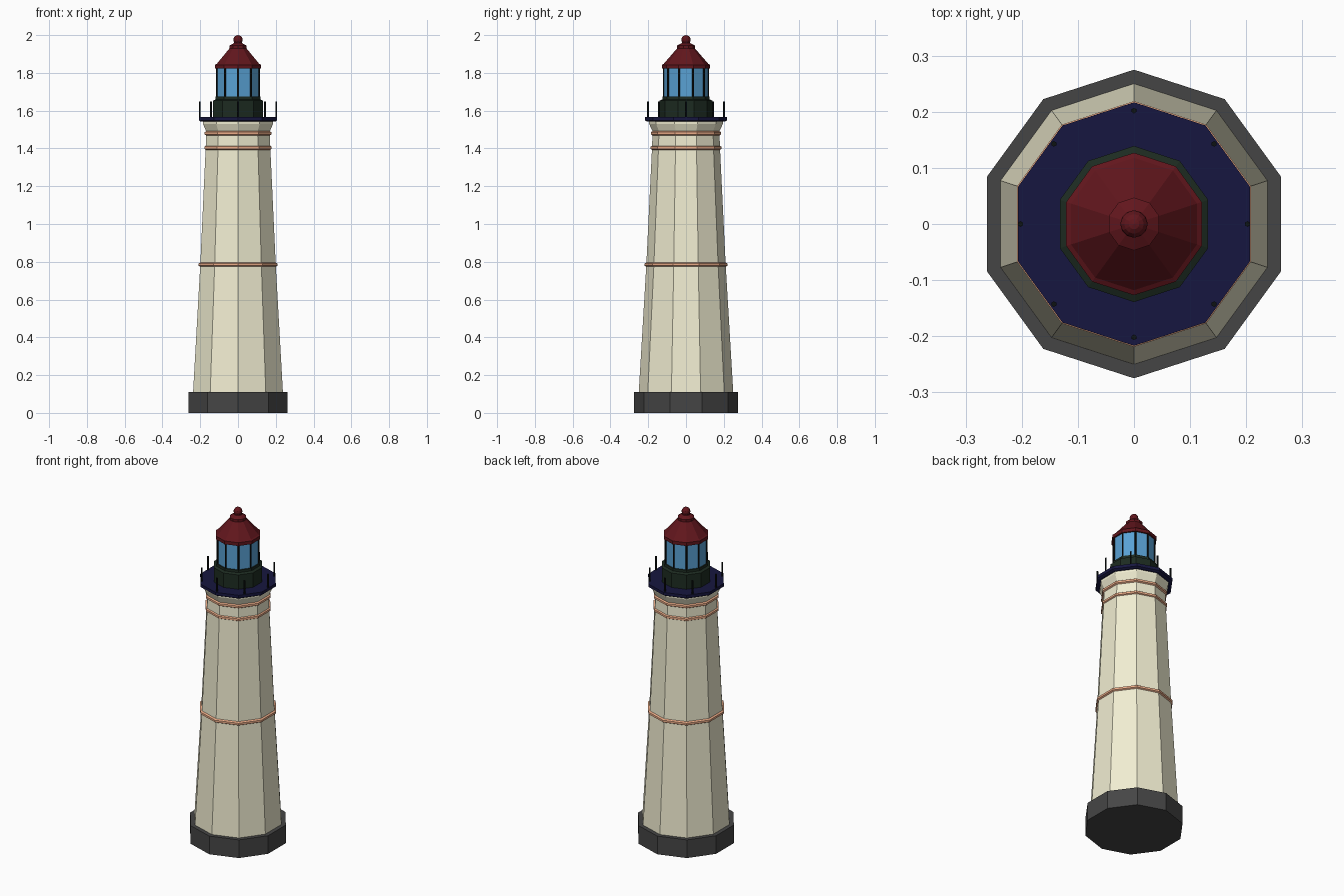
import bpy, bmesh, math

if "Cube" in bpy.data.objects:
    bpy.data.objects.remove(bpy.data.objects["Cube"])

SIDES = 10


def material(name, rgb):
    m = bpy.data.materials.new(name)
    m.diffuse_color = (*rgb, 1)
    m.use_nodes = True
    m.node_tree.nodes["Principled BSDF"].inputs["Base Color"].default_value = m.diffuse_color
    return m


STONE = material("dark_stone", (0.06, 0.06, 0.06))
CREAM = material("cream", (0.88, 0.85, 0.64))
TAN = material("tan", (0.85, 0.42, 0.25))
NAVY = material("navy", (0.008, 0.008, 0.05))
GREEN = material("dark_green", (0.012, 0.024, 0.015))
GLASS = material("glass", (0.1, 0.36, 0.66))
RED = material("dark_red", (0.12, 0.008, 0.012))
BLACK = material("black", (0.004, 0.006, 0.006))


def finish(name, bm, mat):
    bmesh.ops.recalc_face_normals(bm, faces=bm.faces)
    me = bpy.data.meshes.new(name)
    bm.to_mesh(me)
    bm.free()
    me.materials.append(mat)
    ob = bpy.data.objects.new(name, me)
    bpy.context.collection.objects.link(ob)
    return ob


def lathe(name, profile, mat, sides=SIDES):
    """Stack polygon rings (radius, z), a corner on the y axis, capped at both ends."""
    bm = bmesh.new()
    rings = []
    for r, z in profile:
        angles = [math.pi / 2 + 2 * math.pi * i / sides for i in range(sides)]
        rings.append([bm.verts.new((r * math.cos(a), r * math.sin(a), z)) for a in angles])
    for lo, hi in zip(rings, rings[1:]):
        for i in range(sides):
            j = (i + 1) % sides
            bm.faces.new((lo[i], lo[j], hi[j], hi[i]))
    bm.faces.new(rings[0])
    bm.faces.new(rings[-1])
    return finish(name, bm, mat)


def posts(name, count, radius, thick, z0, z1, mat):
    """Thin square-section uprights spread round a circle."""
    for i in range(count):
        a = math.pi / 2 + 2 * math.pi * i / count
        ob = lathe(f"{name}_{i + 1}", [(thick, z0), (thick, z1)], mat, 6)
        ob.location = (radius * math.cos(a), radius * math.sin(a), 0)


# Plinth and tapering tower
lathe("plinth", [(0.275, 0), (0.275, 0.11)], STONE)
lathe("tower", [(0.25, 0.11), (0.21, 0.785), (0.18, 1.40), (0.177, 1.49), (0.195, 1.53), (0.195, 1.545)], CREAM)

# String courses
for name, r, z in (("lower_band", 0.219, 0.785), ("middle_band", 0.187, 1.403), ("upper_band", 0.186, 1.48)):
    lathe(name, [(r - 0.01, z - 0.012), (r, z - 0.006), (r, z + 0.006), (r - 0.01, z + 0.012)], TAN)

# Gallery deck with railing posts
lathe("gallery_deck", [(0.207, 1.542), (0.217, 1.548), (0.217, 1.566)], NAVY)
posts("railing_post", 8, 0.202, 0.005, 1.56, 1.648, BLACK)

# Lantern room: base wall, glazing and bars
lathe("lantern_base", [(0.139, 1.56), (0.139, 1.653), (0.124, 1.66), (0.124, 1.675)], GREEN)
lathe("lantern_glass", [(0.117, 1.67), (0.117, 1.83)], GLASS)
posts("window_bar", SIDES, 0.117, 0.005, 1.67, 1.83, BLACK)

# Roof with vent collar and finial ball
lathe("roof", [(0.127, 1.823), (0.127, 1.843), (0.118, 1.848), (0.047, 1.93), (0.047, 1.945), (0.022, 1.958), (0.018, 1.968)], RED)
bm = bmesh.new()
bmesh.ops.create_uvsphere(bm, u_segments=12, v_segments=8, radius=0.0245)
bmesh.ops.translate(bm, verts=bm.verts, vec=(0, 0, 1.9755))
finish("finial_ball", bm, RED)
